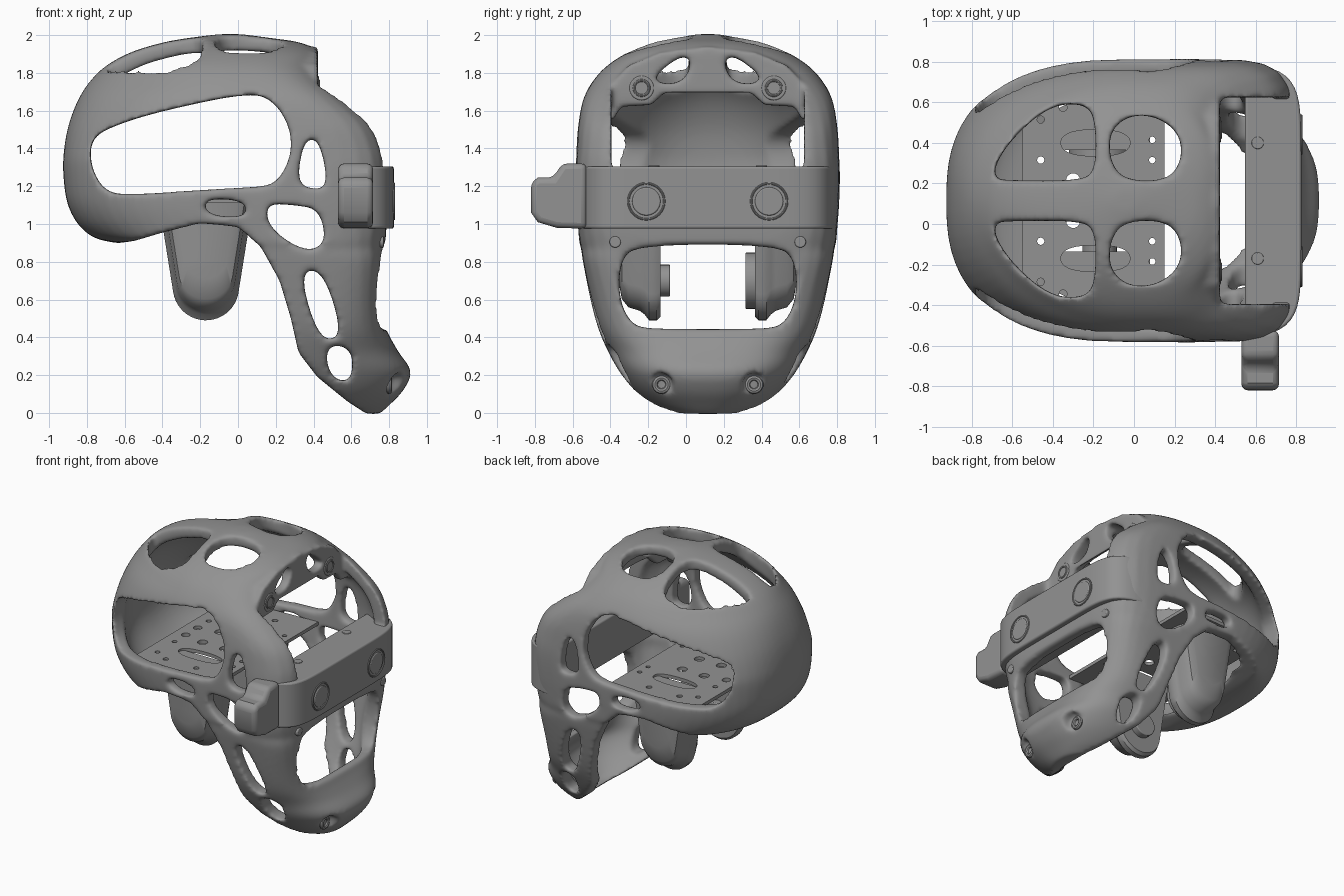
import bpy, bmesh, math

if "Cube" in bpy.data.objects:
    bpy.data.objects.remove(bpy.data.objects["Cube"])

C = 0.115      # y of the head's symmetry plane; parts are built around y=0 and shifted at the end
parts = []
grey = bpy.data.materials.new("dark_grey")
grey.diffuse_color = (.29, .29, .29, 1)
grey.use_nodes = True
grey.node_tree.nodes["Principled BSDF"].inputs["Base Color"].default_value = grey.diffuse_color

def loft(name, rings):
    bm = bmesh.new()
    vs = [[bm.verts.new(p) for p in r] for r in rings]
    n = len(vs[0])
    for a, b in zip(vs, vs[1:]):
        for i in range(n):
            bm.faces.new((a[i], a[(i + 1) % n], b[(i + 1) % n], b[i]))
    bm.faces.new(vs[0][::-1])
    bm.faces.new(vs[-1])
    bmesh.ops.recalc_face_normals(bm, faces=bm.faces)
    me = bpy.data.meshes.new(name)
    bm.to_mesh(me)
    bm.free()
    ob = bpy.data.objects.new(name, me)
    bpy.context.collection.objects.link(ob)
    return ob

def prism(name, pts, axis, lo, hi):
    put = {'x': lambda p, v: (v, p[0], p[1]), 'y': lambda p, v: (p[0], v, p[1]),
           'z': lambda p, v: (p[0], p[1], v)}[axis]
    return loft(name, [[put(p, v) for p in pts] for v in (lo, hi)])

def soft(pts, k=3):
    for _ in range(k):
        out = []
        for p, q in zip(pts, pts[1:] + pts[:1]):
            out += [(p[0] * .75 + q[0] * .25, p[1] * .75 + q[1] * .25),
                    (p[0] * .25 + q[0] * .75, p[1] * .25 + q[1] * .75)]
        pts = out
    return pts

def circ(a, b, r, n=28):
    return [(a + r * math.cos(2 * math.pi * i / n), b + r * math.sin(2 * math.pi * i / n)) for i in range(n)]

def mir(pts):
    return [(-a, b) for a, b in pts]

def activate(obs):
    bpy.ops.object.select_all(action='DESELECT')
    for o in obs:
        o.select_set(True)
    bpy.context.view_layer.objects.active = obs[0]

def join(obs):
    activate(obs)
    bpy.ops.object.join()
    return obs[0]

def cut(ob, cutter):
    m = ob.modifiers.new("cut", 'BOOLEAN')
    m.operation, m.solver, m.object = 'DIFFERENCE', 'EXACT', cutter
    activate([ob])
    bpy.ops.object.modifier_apply(modifier=m.name)

def finish(ob, bevel=0):
    if bevel:
        m = ob.modifiers.new("bevel", 'BEVEL')
        m.width, m.segments, m.limit_method, m.angle_limit = bevel, 3, 'ANGLE', math.radians(40)
    activate([ob])
    bpy.ops.object.shade_smooth_by_angle(angle=math.radians(35))
    parts.append(ob)

# skull hull sections: z, back x, front x, widest x, half width, front squareness
rows = [(-.005, .3, .75, .5, .2, 2.3), (.04, .2, .8, .45, .3, 2.4), (.12, .1, .875, .4, .395, 2.5),
        (.22, 0, .915, .35, .47, 2.6), (.33, -.1, .845, .3, .53, 3), (.45, -.1, .785, .3, .58, 4),
        (.6, -.15, .765, .25, .62, 5), (.8, -.2, .77, .2, .66, 6), (.87, -.3, .775, .1, .67, 6),
        (.905, -.68, .78, .08, .68, 6), (.97, -.82, .785, .05, .685, 6.5), (1.1, -.9, .79, 0, .695, 7),
        (1.27, -.925, .79, 0, .7, 7), (1.4, -.92, .775, 0, .695, 6.5), (1.53, -.895, .715, 0, .685, 6),
        (1.66, -.845, .58, 0, .66, 5), (1.76, -.78, .47, 0, .605, 4), (1.84, -.695, .425, 0, .53, 3.2),
        (1.91, -.565, .425, -.02, .42, 2.8), (1.96, -.4, .33, -.06, .3, 2.5), (1.985, -.26, .17, -.07, .18, 2.2),
        (2.005, -.1, .02, -.04, .05, 2)]

def oval(xb, xf, xc, hw, n, t=0, N=72, nb=2.6):
    ring = []
    for i in range(N):
        c, s = math.cos(2 * math.pi * i / N), math.sin(2 * math.pi * i / N)
        e = n if c > 0 else nb
        a = max((xf - xc if c > 0 else xc - xb) - t, .01)
        k = (abs(c) ** e + abs(s) ** e) ** (-1 / e)
        ring.append((xc + a * c * k, max(hw - t, .01) * s * k))
    return ring

def hull(name, t):
    rings = []
    for i in range(len(rows) - 1):
        p = [rows[max(0, min(len(rows) - 1, i + k))] for k in (-1, 0, 1, 2)]
        for u in ((0, .25, .5, .75) if i < len(rows) - 2 else (0, .25, .5, .75, 1)):
            v = [b + .5 * u * (c - a + u * (2 * a - 5 * b + 4 * c - d + u * (3 * (b - c) + d - a)))
                 for a, b, c, d in zip(*p)]
            z = v[0]
            nb = 2.6 - .65 * max(0, min(1, (z - 1.35) / .4))
            if t:
                z = z + .05 if z < 1 else 1.05 + (z - 1) * .88
            rings.append([(x, y, z) for x, y in oval(*v[1:], t, 72, nb)])
    return loft(name, rings)

shell = hull("head_shell", 0)

# openings cut sideways: underside, big temple window, cheek and jaw holes
under = [(-1.1, .89), (-.7, .89), (-.55, .91), (-.4, .955), (-.2, 1.005), (0, .985), (.12, .88), (.22, .7),
         (.28, .5), (.32, .32), (.42, .19), (.58, .06), (.72, -.03), (.72, -.3), (-1.1, -.3)]
side = [soft([(-.78, 1.45), (-.66, 1.52), (-.4, 1.6), (.08, 1.7), (.2, 1.64), (.28, 1.5), (.28, 1.35), (.2, 1.21),
              (.08, 1.195), (-.2, 1.18), (-.55, 1.155), (-.7, 1.165), (-.78, 1.3)], 2),
        soft([(.35, 1.45), (.43, 1.45), (.48, 1.2), (.4, 1.18), (.31, 1.22)]),
        soft([(.14, 1.11), (.3, 1.1), (.43, 1.08), (.47, .9), (.36, .85), (.17, .97)]),
        soft([(.32, .75), (.45, .76), (.56, .4), (.43, .38)]),
        soft([(.46, .3), (.5, .37), (.61, .33), (.6, .16), (.5, .18)]),
        soft([(-.19, 1.135), (.04, 1.125), (.05, 1.035), (-.16, 1.045)])]
side_cut = join([prism("side_cutter", p, 'y', -1, 1) for p in [under] + side])

# crown openings cut from the top, mirrored across the head
crown = [soft([(-.71, .11), (-.63, .28), (-.42, .47), (-.24, .48), (-.19, .4), (-.19, .14), (-.27, .1), (-.6, .1)], 2),
         soft([(-.12, .2), (-.12, .34), (-.03, .42), (.1, .42), (.22, .34), (.24, .21), (.17, .1), (-.05, .1)], 2)]
top_cut = join([prism("top_cutter", [(a, s * b) for a, b in p], 'z', 1.55, 2.2) for p in crown for s in (1, -1)])

# openings cut from the front: face, mouth, brow and chin recesses
mouth = [(-.465, .8), (-.47, .6), (-.4, .46), (-.28, .445), (.28, .445), (.4, .46), (.47, .6), (.465, .8),
         (.38, .89), (-.38, .89)]
brow_hole = soft([(.08, 1.86), (.13, 1.9), (.28, 1.79), (.26, 1.74), (.13, 1.75)], 2)
face = prism("face_cutter", [(-.51, 1.29), (.51, 1.29), (.51, 2.2), (-.51, 2.2)], 'x', .425, 1.2)
fronts = [prism("mouth_cutter", soft(mouth, 2), 'x', .3, 1.2)]
for f in (mir, list):
    fronts += [prism("brow_cutter", f(brow_hole), 'x', .28, .9),
               prism("chin_cutter", f(circ(.245, .15, .062)), 'x', .8, 1.2)]
front_cut = join(fronts)

# forehead plate with an arched lower edge, merged into the shell
half = [(0, 1.94), (.25, 1.91), (.42, 1.84), (.53, 1.72), (.56, 1.55), (.5, 1.55), (.46, 1.62), (.3, 1.63),
        (.2, 1.72), (0, 1.735)]
brow = prism("brow", half + mir(half[1:-1])[::-1], 'x', .35, .422)
inner = hull("inner_cutter", .08)
for c in (inner, side_cut, top_cut, face, front_cut):
    cut(shell, c)
cut(brow, front_cut)
for c in (inner, side_cut, top_cut, face, front_cut):
    bpy.data.objects.remove(c)
join([shell, brow])
m = shell.modifiers.new("round", 'REMESH')
m.mode, m.voxel_size, m.use_smooth_shade = 'VOXEL', .015, True
m = shell.modifiers.new("soften", 'SMOOTH')
m.factor, m.iterations = .5, 10
activate([shell])
bpy.ops.object.shade_smooth()
parts.append(shell)

# sensor bar across the face, with its side knob
bar = [p for p in oval(-.9, .825, 0, .68, 7, 0, 160) if p[0] > .515]
bar.sort(key=lambda p: math.atan2(p[1], p[0]))
finish(prism("sensor_bar", bar, 'z', .975, 1.305), .012)
knob = [(-.935, 1.22), (-.9, 1.245), (-.82, 1.245), (-.77, 1.32), (-.64, 1.32), (-.64, .975), (-.8, .98),
        (-.9, 1.01), (-.935, 1.06)]
finish(prism("bar_knob", knob, 'x', .53, .715), .03)

# lenses, screws, washers and ear pods on both sides
def disc(name, axis, a, b, r, lo, hi, bevel=.006):
    finish(prism(name, circ(a, b, r), axis, lo, hi), bevel)

def ring(name, loc, R, r):
    bpy.ops.mesh.primitive_torus_add(location=loc, rotation=(0, math.pi / 2, 0), major_radius=R,
                                     minor_radius=r, major_segments=32, minor_segments=8)
    bpy.context.object.name = name
    finish(bpy.context.object)

ear = [(-.42, 1.12)] + [(-.17 + .175 * math.cos(math.radians(a)), .665 + .175 * math.sin(math.radians(a)))
                        for a in range(188, 353, 8)] + [(.08, 1.12)]
layers = [(.25, .97), (.27, 1), (.31, 1), (.335, .95), (.36, .92), (.42, .89), (.455, .82), (.475, .65)]
for s in (1, -1):
    ring("lens_ring", (.825, s * .325, 1.12), .095, .006)
    disc("lens", 'x', s * .325, 1.12, .075, .8, .83)
    disc("bar_screw", 'z', .61, s * .285, .03, 1.29, 1.31, .004)
    disc("brow_screw", 'x', s * .35, 1.72, .065, .4, .428)
    ring("brow_washer", (.426, s * .35, 1.72), .04, .008)
    ring("chin_washer", (.8, s * .245, .15), .035, .015)
    disc("cheek_pin", 'x', s * .49, .905, .03, .7, .772)
    finish(loft("ear_pod", [[(-.17 + (x + .17) * k, s * y, 1.12 + (z - 1.12) * k) for x, z in ear]
                            for y, k in layers]))
    disc("ear_hub", 'y', -.17, .7, .085 if s < 0 else .15, s * .2, s * .26)

# perforated mounting plate inside the skull
plate = prism("mount_plate", [(-.55, -.58), (.15, -.61), (.15, .61), (-.55, .58)], 'z', 1.11, 1.135)
holes = []
for s in (1, -1):
    holes.append(prism("hole", soft([(-.36, s * .22), (-.02, s * .22), (-.02, s * .35), (-.36, s * .35)]), 'z', 1, 1.2))
    for x, y, r in [(-.46, .4, .018), (-.46, .2, .018), (.09, .3, .016), (.09, .2, .016), (-.35, .46, .02),
                    (-.1, .46, .02), (-.3, .1, .035), (-.12, .1, .035), (-.46, .07, .03)]:
        holes.append(prism("hole", circ(x, s * y, r, 14), 'z', 1, 1.2))
holes = join(holes)
cut(plate, holes)
bpy.data.objects.remove(holes)
finish(plate)

for o in parts:
    o.location.y += C
    o.data.materials.clear()
    o.data.materials.append(grey)
